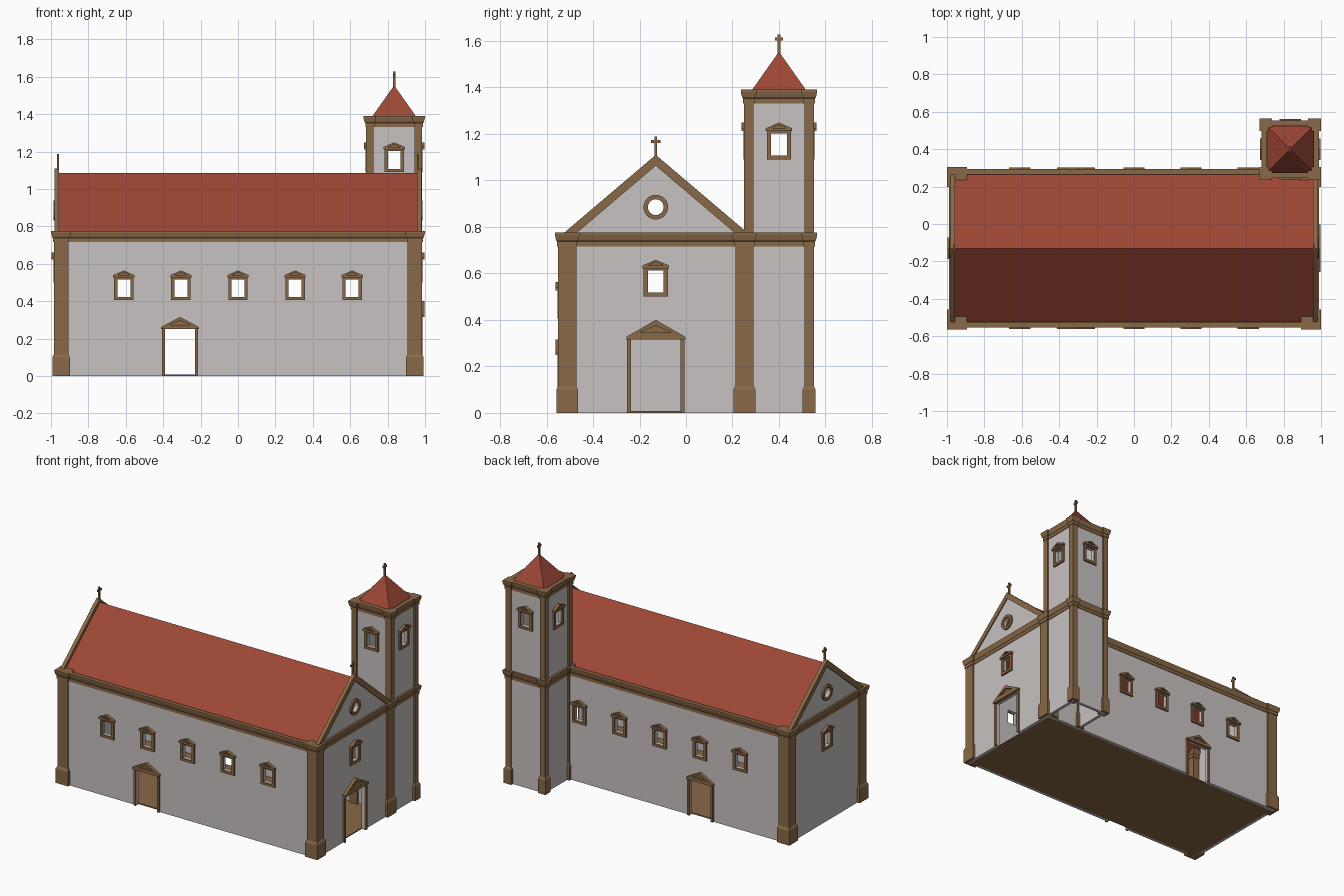
import bpy, bmesh, math
from mathutils import Matrix, Vector
from mathutils.geometry import tessellate_polygon

if "Cube" in bpy.data.objects:
    bpy.data.objects.remove(bpy.data.objects["Cube"])


def material(name, rgb):
    m = bpy.data.materials.new(name)
    m.diffuse_color = (*rgb, 1)
    m.use_nodes = True
    m.node_tree.nodes["Principled BSDF"].inputs["Base Color"].default_value = m.diffuse_color
    return m


WALL = material("pale plaster", (0.58, 0.54, 0.54))
TRIM = material("brown stone", (0.25, 0.14, 0.062))
ROOF = material("red tile", (0.335, 0.062, 0.035))


def add(name, verts, faces, mat):
    bm = bmesh.new()
    vs = [bm.verts.new(v) for v in verts]
    for f in faces:
        bm.faces.new([vs[i] for i in f])
    bmesh.ops.recalc_face_normals(bm, faces=bm.faces)
    me = bpy.data.meshes.new(name)
    bm.to_mesh(me)
    bm.free()
    me.materials.append(mat)
    ob = bpy.data.objects.new(name, me)
    bpy.context.collection.objects.link(ob)
    return ob


def side(block, k):
    """Frame of a block's side: 0 front, 1 right, 2 back, 3 left."""
    cx, cy, hx, hy = block
    out = hx if k % 2 else hy
    return (Matrix.Translation((cx, cy, 0)) @ Matrix.Rotation(k * math.pi / 2, 4, 'Z')
            @ Matrix.Translation((0, -out, 0)))


def plate(name, loops, frame, d0, d1, mat):
    """Outline with holes, extruded outward from depth d0 to d1."""
    pts = [p for lp in loops for p in lp]
    n = len(pts)
    tris = tessellate_polygon([[Vector((u, v, 0)) for u, v in lp] for lp in loops])
    verts = [frame @ Vector((u, -d, v)) for d in (d0, d1) for u, v in pts]
    faces = [tuple(t) for t in tris] + [tuple(i + n for i in reversed(t)) for t in tris]
    s = 0
    for lp in loops:
        c = len(lp)
        for i in range(c):
            a, b = s + i, s + (i + 1) % c
            faces.append((a, b, b + n, a + n))
        s += c
    return add(name, verts, faces, mat)


def loft(name, x0, x1, y0, y1, profile, mat, ring=False):
    """Rectangle swept through (offset, height) steps."""
    verts, faces = [], []
    for o, z in profile:
        verts += [(x0 - o, y0 - o, z), (x1 + o, y0 - o, z), (x1 + o, y1 + o, z), (x0 - o, y1 + o, z)]
    n = len(profile)
    for j in range(n if ring else n - 1):
        for i in range(4):
            a, b = 4 * j, 4 * ((j + 1) % n)
            faces.append((a + i, a + (i + 1) % 4, b + (i + 1) % 4, b + i))
    if not ring:
        faces += [(3, 2, 1, 0), tuple(4 * (n - 1) + i for i in range(4))]
    return add(name, verts, faces, mat)


def box(name, x0, x1, y0, y1, z0, z1, mat):
    return loft(name, x0, x1, y0, y1, [(0, z0), (0, z1)], mat)


def rect(u, v, hw, h):
    return [(u - hw, v), (u + hw, v), (u + hw, v + h), (u - hw, v + h)]


def circle(u, v, r, n=24):
    return [(u + r * math.cos(i * math.tau / n), v + r * math.sin(i * math.tau / n)) for i in range(n)]


def moulding(z):
    return [(0.004, z), (0.004, z + 0.022), (0.009, z + 0.028), (0.014, z + 0.05), (0.014, z + 0.06)]


def cornice(name, block, z):
    cx, cy, hx, hy = block
    prof = [(-0.015, z)] + moulding(z) + [(-0.015, z + 0.06)]
    loft(name, cx - hx, cx + hx, cy - hy, cy + hy, prof, TRIM, ring=True)


def corner_posts(name, block, width, profile):
    cx, cy, hx, hy = block
    for sx in (-1, 1):
        for sy in (-1, 1):
            xs = sorted((cx + sx * (hx + 0.01), cx + sx * (hx + 0.01 - width)))
            ys = sorted((cy + sy * (hy + 0.01), cy + sy * (hy + 0.01 - width)))
            loft(name, *xs, *ys, profile, TRIM)


def pediment(name, frame, u, t, e, rise):
    shape = [(u - e, t), (u + e, t), (u + e, t + 0.012), (u, t + rise), (u - e, t + 0.012)]
    hole = [(u - 0.55 * e, t + 0.35 * rise), (u + 0.55 * e, t + 0.35 * rise), (u, t + 0.72 * rise)]
    plate(name + "_pediment_back", [shape], frame, 0, 0.008, TRIM)
    plate(name + "_pediment", [shape, hole], frame, 0, 0.021, TRIM)


def window_hole(u, v):
    return rect(u, v + 0.017, 0.034, 0.095)


def window(frame, u, v):
    plate("window_frame", [rect(u, v, 0.052, 0.124), window_hole(u, v)], frame, 0, 0.012, TRIM)
    pediment("window", frame, u, v + 0.122, 0.057, 0.037)


def door_notch(u, hw, h):
    return [(u - hw, 0), (u - hw, h), (u + hw, h), (u + hw, 0)]


def door(frame, u, hw, h, rise):
    for s in (-1, 1):
        plate("door_jamb", [rect(u + s * (hw + 0.008), 0, 0.008, h + 0.005)], frame, 0, 0.012, TRIM)
    pediment("door", frame, u, h, hw + 0.02, rise)


def cross(name, x, y, z0, z1, arm):
    box(name + "_upright", x - 0.006, x + 0.006, y - 0.006, y + 0.006, z0, z1, TRIM)
    box(name + "_arm", x - 0.005, x + 0.005, y - arm, y + arm, z1 - 0.027, z1 - 0.014, TRIM)


NAVE = (0, -0.13, 0.975, 0.41)      # centre x, y and half sizes
TOWER = (0.835, 0.4, 0.14, 0.14)
T = 0.02                            # wall thickness
EAVE, TOP = 0.715, 1.33             # cornice heights

# nave long walls with five windows and a door each
window_xs = [-0.61, -0.305, 0, 0.305, 0.61]
for k, door_u in ((0, -0.31), (2, 0.31)):
    f = side(NAVE, k)
    outline = [(-0.975, 0)] + door_notch(door_u, 0.081, 0.25) + [(0.975, 0), (0.975, 0.745), (-0.975, 0.745)]
    plate("nave_long_wall", [outline] + [window_hole(u, 0.405) for u in window_xs], f, -T, 0, WALL)
    for u in window_xs:
        window(f, u, 0.405)
    door(f, door_u, 0.081, 0.25, 0.066)

# gable walls with window, round window and raking trim
for k in (1, 3):
    f = side(NAVE, k)
    notch = door_notch(0, 0.107, 0.315) if k == 1 else []
    outline = [(-0.41, 0)] + notch + [(0.41, 0), (0.41, 0.745), (0.395, 0.745), (0, 1.08),
                                      (-0.395, 0.745), (-0.41, 0.745)]
    plate("gable_wall", [outline, window_hole(0, 0.5), circle(0, 0.885, 0.034)], f, -T, 0, WALL)
    window(f, 0, 0.5)
    plate("round_window_frame", [circle(0, 0.885, 0.053), circle(0, 0.885, 0.034)], f, 0, 0.012, TRIM)
    plate("gable_trim", [[(-0.4, 0.77), (-0.345, 0.77), (0, 1.063), (0.345, 0.77), (0.4, 0.77), (0, 1.11)]],
          f, -0.018, 0.007, TRIM)
    if k == 1:
        door(f, 0, 0.107, 0.315, 0.085)

# nave roof and floor
plate("nave_roof", [[(-0.395, 0.749), (0, 1.085), (0.395, 0.749), (0.375, 0.749), (0, 1.068), (-0.375, 0.749)]],
      side(NAVE, 1), -0.015, -1.935, ROOF)
box("floor", -0.955, 0.955, -0.52, 0.26, 0, 0.008, TRIM)

# tower walls with a window on every side
for k in range(4):
    f = side(TOWER, k)
    plate("tower_wall", [rect(0, 0, 0.14, 1.36), window_hole(0, 1.09)], f, -T, 0, WALL)
    window(f, 0, 1.09)

# tower roof
loft("tower_roof", 0.835, 0.835, 0.4, 0.4, [(0.135, 1.362), (0.0005, 1.553)], ROOF)

# cornices and corner posts
cornice("nave_cornice", NAVE, EAVE)
cornice("tower_middle_cornice", TOWER, EAVE)
cornice("tower_top_cornice", TOWER, TOP)
shaft = [(0.008, 0), (0.008, 0.1), (0, 0.115), (0, EAVE)] + moulding(EAVE)
corner_posts("nave_corner_post", NAVE, 0.078, shaft)
corner_posts("tower_corner_post", TOWER, 0.04, shaft + [(0, EAVE + 0.06), (0, TOP)] + moulding(TOP))

# crosses
for x in (-0.962, 0.962):
    cross("gable_cross", x, -0.13, 1.09, 1.188, 0.02)
cross("tower_cross", 0.835, 0.4, 1.535, 1.628, 0.018)
